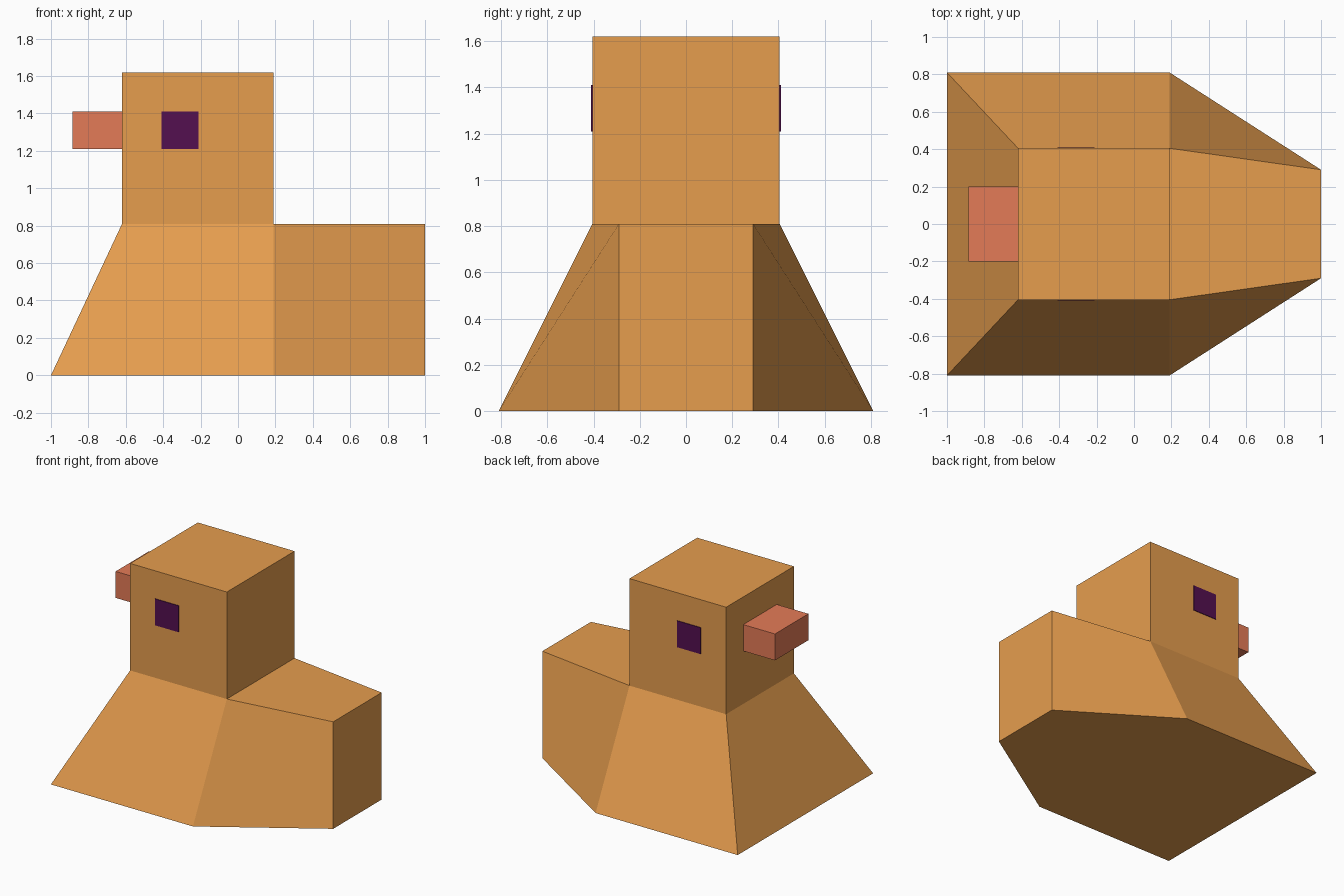
import bpy, bmesh

if "Cube" in bpy.data.objects:
    bpy.data.objects.remove(bpy.data.objects["Cube"])


def material(name, rgb):
    m = bpy.data.materials.new(name)
    m.diffuse_color = (*rgb, 1)
    m.use_nodes = True
    m.node_tree.nodes["Principled BSDF"].inputs["Base Color"].default_value = m.diffuse_color
    return m


def finish(name, bm, mat):
    bmesh.ops.recalc_face_normals(bm, faces=bm.faces)
    mesh = bpy.data.meshes.new(name)
    bm.to_mesh(mesh)
    bm.free()
    mesh.materials.append(mat)
    obj = bpy.data.objects.new(name, mesh)
    bpy.context.collection.objects.link(obj)
    return obj


def box(name, lo, hi, mat):
    bm = bmesh.new()
    bmesh.ops.create_cube(bm, size=1)
    for v in bm.verts:
        v.co = [(a + b) / 2 + c * (b - a) for a, b, c in zip(lo, hi, v.co)]
    return finish(name, bm, mat)


feathers = material("golden_brown", (0.79, 0.337, 0.076))
beak_mat = material("coral", (0.775, 0.198, 0.095))
eye_mat = material("dark_purple", (0.087, 0.005, 0.08))

# Body: flared footprint joined to a narrower top outline
half_base = [(-1, -0.81), (0.19, -0.81), (1, -0.29)]
half_top = [(-0.62, -0.405), (0.19, -0.405), (1, -0.29)]


def ring(bm, half, z):
    outline = half + [(x, -y) for x, y in reversed(half)]
    return [bm.verts.new((x, y, z)) for x, y in outline]


bm = bmesh.new()
b = ring(bm, half_base, 0)
t = ring(bm, half_top, 0.81)
bm.faces.new(b[::-1])
for i in range(6):
    j = (i + 1) % 6
    # start corner chosen so both twisted flanks fold outwards
    bm.faces.new((b[i], b[j], t[j], t[i]) if i < 3 else (b[j], t[j], t[i], b[i]))
bm.faces.new((t[1], t[2], t[3], t[4]))  # tail top

# Head: block extruded up from the front part of the body top
neck = bm.faces.new((t[0], t[1], t[4], t[5]))
crown = bmesh.ops.extrude_discrete_faces(bm, faces=[neck])["faces"][0]
bmesh.ops.translate(bm, verts=crown.verts, vec=(0, 0, 0.81))
finish("body_and_head", bm, feathers)

# Beak
box("beak", (-0.885, -0.2, 1.21), (-0.62, 0.2, 1.41), beak_mat)

# Eyes: thin plates on both sides of the head
for side, name in ((-1, "eye_front"), (1, "eye_back")):
    y0, y1 = sorted((side * 0.404, side * 0.41))
    box(name, (-0.41, y0, 1.21), (-0.21, y1, 1.41), eye_mat)
